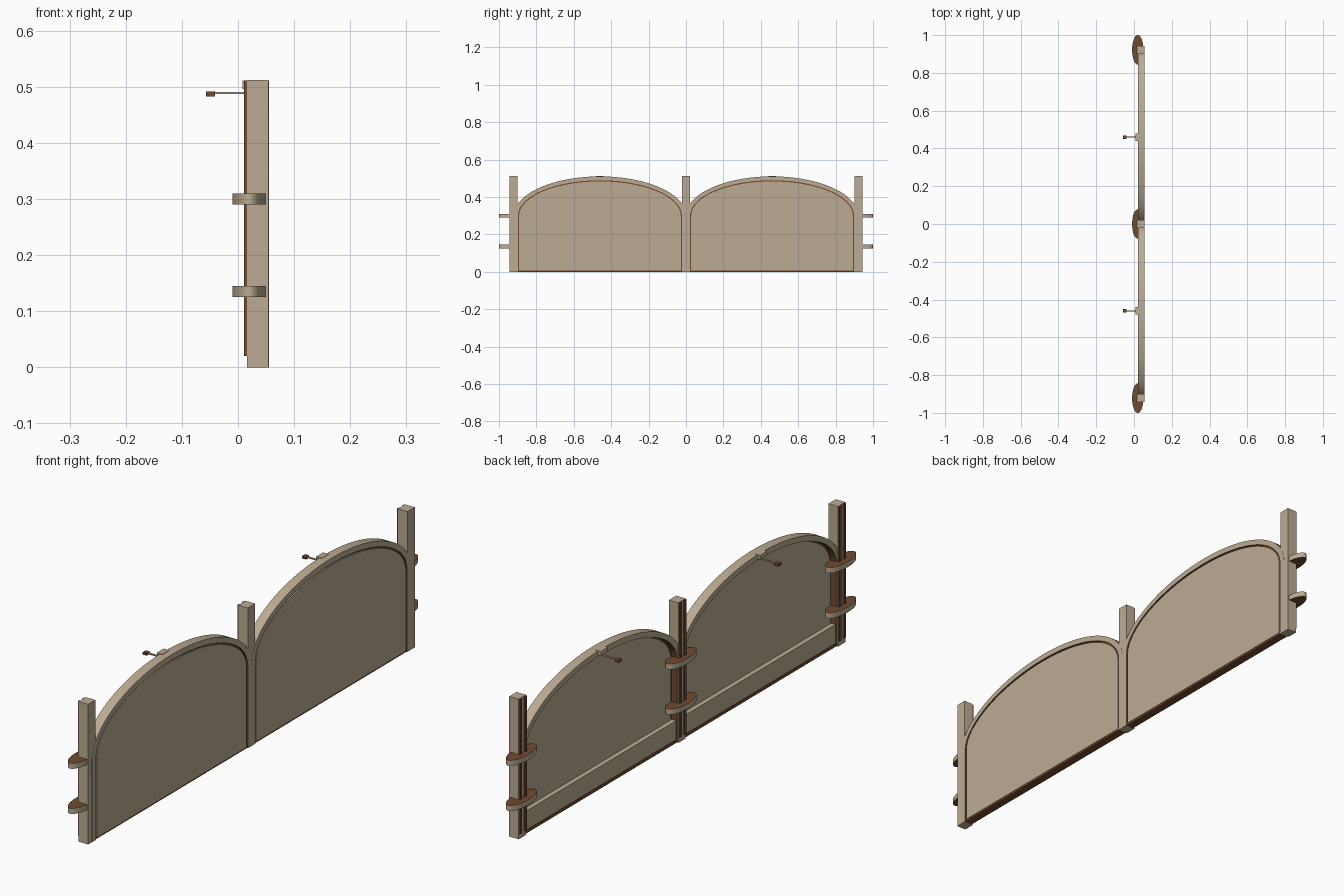
import bpy
import bmesh
import math

cube = bpy.data.objects.get("Cube")
if cube:
    bpy.data.objects.remove(cube, do_unlink=True)


def make_material(name, color):
    m = bpy.data.materials.new(name)
    m.use_nodes = True
    m.diffuse_color = color
    m.node_tree.nodes["Principled BSDF"].inputs["Base Color"].default_value = color
    return m


BEIGE = make_material("beige stone", (0.50, 0.41, 0.29, 1))
BROWN = make_material("rust brown", (0.17, 0.07, 0.03, 1))


def finish(name, bm, mats):
    bmesh.ops.recalc_face_normals(bm, faces=bm.faces)
    mesh = bpy.data.meshes.new(name)
    bm.to_mesh(mesh)
    bm.free()
    for m in mats:
        mesh.materials.append(m)
    ob = bpy.data.objects.new(name, mesh)
    bpy.context.collection.objects.link(ob)
    return ob


def box(name, x, y, z, mat):
    """Box from (low, high) ranges."""
    bm = bmesh.new()
    bmesh.ops.create_cube(bm, size=1)
    for v in bm.verts:
        v.co = [(r[0] + r[1]) / 2 + c * (r[1] - r[0]) for c, r in zip(v.co, (x, y, z))]
    return finish(name, bm, [mat])


def arch(yc, half, rise, spring=0.30, base=0.0, n=48):
    """Outline of a half ellipse standing on straight legs."""
    pts = [(yc - half, base)]
    for i in range(n + 1):
        a = math.pi * (1 - i / n)
        pts.append((yc + half * math.cos(a), spring + rise * math.sin(a)))
    return pts + [(yc + half, base)]


def slab(name, outline, x0, x1, mat):
    """Extrude an outline in x."""
    bm = bmesh.new()
    f = bm.faces.new([bm.verts.new((x0, y, z)) for y, z in outline])
    ext = bmesh.ops.extrude_face_region(bm, geom=[f])
    bmesh.ops.translate(bm, vec=(x1 - x0, 0, 0),
                        verts=[g for g in ext["geom"] if isinstance(g, bmesh.types.BMVert)])
    return finish(name, bm, [mat])


def arch_frame(name, outer, inner, x0, x1):
    """Band between two outlines, with a brown inner reveal."""
    bm = bmesh.new()
    rings = [[bm.verts.new((x, y, z)) for y, z in line]
             for line, x in ((outer, x0), (outer, x1), (inner, x1), (inner, x0))]
    for k in range(4):
        a, b = rings[k], rings[(k + 1) % 4]
        for i in range(len(a) - 1):
            f = bm.faces.new((a[i], a[i + 1], b[i + 1], b[i]))
            f.material_index = 1 if k == 2 else 0
    for i in (0, -1):
        bm.faces.new([r[i] for r in rings])
    return finish(name, bm, [BEIGE, BROWN])


def smooth(ob):
    bpy.ops.object.select_all(action="DESELECT")
    ob.select_set(True)
    bpy.context.view_layer.objects.active = ob
    bpy.ops.object.shade_smooth_by_angle(angle=math.radians(30))


# Two arched bays
for side, yc in (("front", -0.46), ("back", 0.46)):
    smooth(arch_frame(side + "_arch_frame", arch(yc, 0.46, 0.21),
                      arch(yc, 0.438, 0.189), 0.02, 0.055))
    slab(side + "_panel_core", arch(yc, 0.438, 0.189), 0.044, 0.049, BROWN)
    slab(side + "_panel", arch(yc, 0.432, 0.183, base=0.007), 0.041, 0.054, BEIGE)
    span = (yc - 0.437, yc + 0.437)
    box(side + "_bottom_rail", (0.024, 0.042), span, (0.008, 0.08), BEIGE)
    box(side + "_sill", (0.022, 0.052), span, (0, 0.011), BROWN)
    # Hook at the crown of the arch
    box(side + "_crown_block", (0.008, 0.03), (yc - 0.02, yc + 0.02), (0.496, 0.5115), BEIGE)
    box(side + "_hook_rod", (-0.05, 0.03), (yc - 0.003, yc + 0.003), (0.487, 0.491), BEIGE)
    box(side + "_hook_head", (-0.057, -0.041), (yc - 0.009, yc + 0.009), (0.483, 0.492), BROWN)

# Posts with edge strips and elliptical collars
for post, yc in (("front", -0.922), ("middle", 0), ("back", 0.922)):
    box(post + "_post", (0.016, 0.0545), (yc - 0.021, yc + 0.021), (0, 0.512), BEIGE)
    for s, label in ((-1, "a"), (1, "b")):
        ys = sorted((yc + s * 0.008, yc + s * 0.019))
        box(post + "_post_strip_" + label, (0.011, 0.017), ys, (0.02, 0.511), BROWN)
    for level, z in (("lower", 0.135), ("upper", 0.30)):
        bm = bmesh.new()
        bmesh.ops.create_cone(bm, cap_ends=True, segments=48, radius1=1, radius2=1, depth=0.02)
        for v in bm.verts:
            v.co = (0.02 + 0.03 * v.co.x, yc + 0.078 * v.co.y, z + v.co.z)
        bm.normal_update()
        for f in bm.faces:
            f.material_index = 1 if abs(f.normal.z) > 0.5 else 0
        smooth(finish(post + "_" + level + "_collar", bm, [BEIGE, BROWN]))
